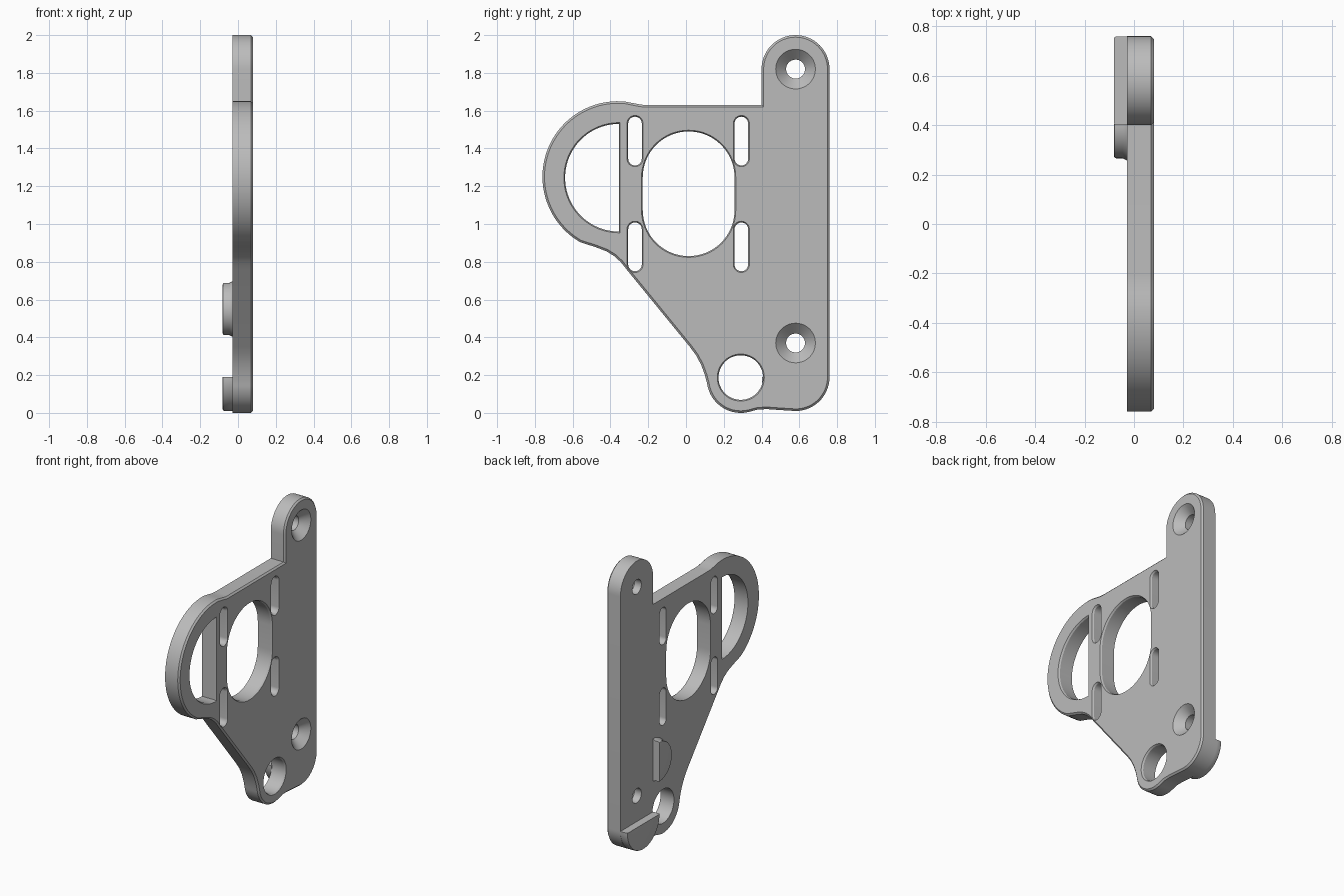
import bpy, bmesh, math
from mathutils import Vector

cube = bpy.data.objects.get("Cube")
if cube:
    bpy.data.objects.remove(cube, do_unlink=True)

GREY = (0.5, 0.5, 0.5, 1)
mat = bpy.data.materials.new("plain grey")
mat.use_nodes = True
mat.diffuse_color = GREY
mat.node_tree.nodes["Principled BSDF"].inputs["Base Color"].default_value = GREY

BACK, FACE, TIP = -0.028, 0.08, -0.081   # plate back, plate face, boss tip (x)
CHAMFER = 0.011


def arc(y, z, r, a0, a1, n=32):
    """Points on an arc in the YZ plane, angles in degrees."""
    angles = [math.radians(a0 + (a1 - a0) * i / n) for i in range(n + 1)]
    return [(y + r * math.cos(a), z + r * math.sin(a)) for a in angles]


def circle(y, z, r, n=48):
    return arc(y, z, r, 0, 360, n)[:-1]


def slot(y, z0, z1, r, n=16):
    """Upright slot with round ends."""
    return arc(y, z1 - r, r, 0, 180, n) + arc(y, z0 + r, r, 180, 360, n)


def grow(pts, d):
    """Offset a closed loop outwards by d with mitred corners."""
    p = [Vector(q) for q in pts]
    area = sum(p[i - 1].cross(p[i]) for i in range(len(p)))
    sign = 1 if area > 0 else -1
    out = []
    for i, q in enumerate(p):
        e0 = (q - p[i - 1]).normalized()
        e1 = (p[(i + 1) % len(p)] - q).normalized()
        n0, n1 = Vector((e0.y, -e0.x)), Vector((e1.y, -e1.x))
        out.append(q + (n0 + n1) * (sign * d / (1 + n0.dot(n1))))
    return out


def solid(name, walls):
    """Each wall is a list of (x, loop) rings; the first and last rings are capped."""
    bm = bmesh.new()
    caps = [], []
    for wall in walls:
        rings = [[bm.verts.new((x, y, z)) for y, z in loop] for x, loop in wall]
        n = len(rings[0])
        for a, b in zip(rings, rings[1:]):
            for i in range(n):
                j = (i + 1) % n
                bm.faces.new((a[i], a[j], b[j], b[i]))
        for cap, ring in zip(caps, (rings[0], rings[-1])):
            cap.extend(bm.edges.get((ring[i - 1], ring[i])) for i in range(n))
    for cap in caps:
        bmesh.ops.triangle_fill(bm, use_beauty=True, use_dissolve=False, edges=cap)
    bmesh.ops.recalc_face_normals(bm, faces=bm.faces)
    mesh = bpy.data.meshes.new(name)
    bm.to_mesh(mesh)
    bm.free()
    mesh.materials.append(mat)
    obj = bpy.data.objects.new(name, mesh)
    bpy.context.collection.objects.link(obj)
    bpy.ops.object.select_all(action='DESELECT')
    obj.select_set(True)
    bpy.context.view_layer.objects.active = obj
    bpy.ops.object.shade_smooth_by_angle(angle=math.radians(30))
    return obj


def chamfered(loop, d):
    return [(BACK, loop), (FACE - CHAMFER, loop), (FACE, grow(loop, d))]


def countersink(y, z):
    return [(BACK, circle(y, z, 0.05)), (0.025, circle(y, z, 0.05)),
            (FACE, circle(y, z, 0.105))]


# Plate outline: tab, straight edge, foot, sloping edge, side ring
outline = [(0.4, 1.63)]
outline += arc(0.58, 1.82, 0.18, 180, 0)
outline += arc(0.58, 0.19, 0.18, 0, -90, 20)
outline += [(0.5, 0.015), (0.43, 0.02), (0.38, 0.018)]
outline += arc(0.29, 0.18, 0.18, -75, -172, 20)
outline += [(0.1, 0.2), (0.08, 0.255), (0.053, 0.305), (0.02, 0.35)]
outline += [(-0.315, 0.76), (-0.345, 0.798), (-0.38, 0.83), (-0.42, 0.855), (-0.48, 0.878)]
outline += arc(-0.36, 1.25, 0.4, 240, 85, 48)
outline += [(-0.28, 1.64), (-0.24, 1.632), (-0.21, 1.63)]

# Openings
openings = [arc(-0.355, 1.245, 0.285, 90, 270, 40),
            slot(0.014, 0.83, 1.49, 0.243, 32),
            circle(0.29, 0.187, 0.118)]
for y in (-0.27, 0.293):
    for z in (0.75, 1.31):
        openings.append(slot(y, z, z + 0.258, 0.036))

solid("mounting_plate",
      [chamfered(outline, -CHAMFER)]
      + [chamfered(loop, CHAMFER * 0.6) for loop in openings]
      + [countersink(0.58, z) for z in (0.37, 1.82)])


# Half-round bosses on the back
def boss(name, y, z, r, start, flare):
    steps = [(BACK + 0.003, flare), (BACK - 0.006, flare * 0.5), (BACK - 0.018, 0),
             (TIP + 0.008, 0), (TIP + 0.002, -0.003), (TIP, -0.008)]
    solid(name, [[(x, arc(y, z, r + d, start, start + 180)) for x, d in steps]])


boss("side_boss", 0.404, 0.55, 0.138, 90, 0.012)
boss("foot_boss", 0.58, 0.19, 0.179, 180, 0)
